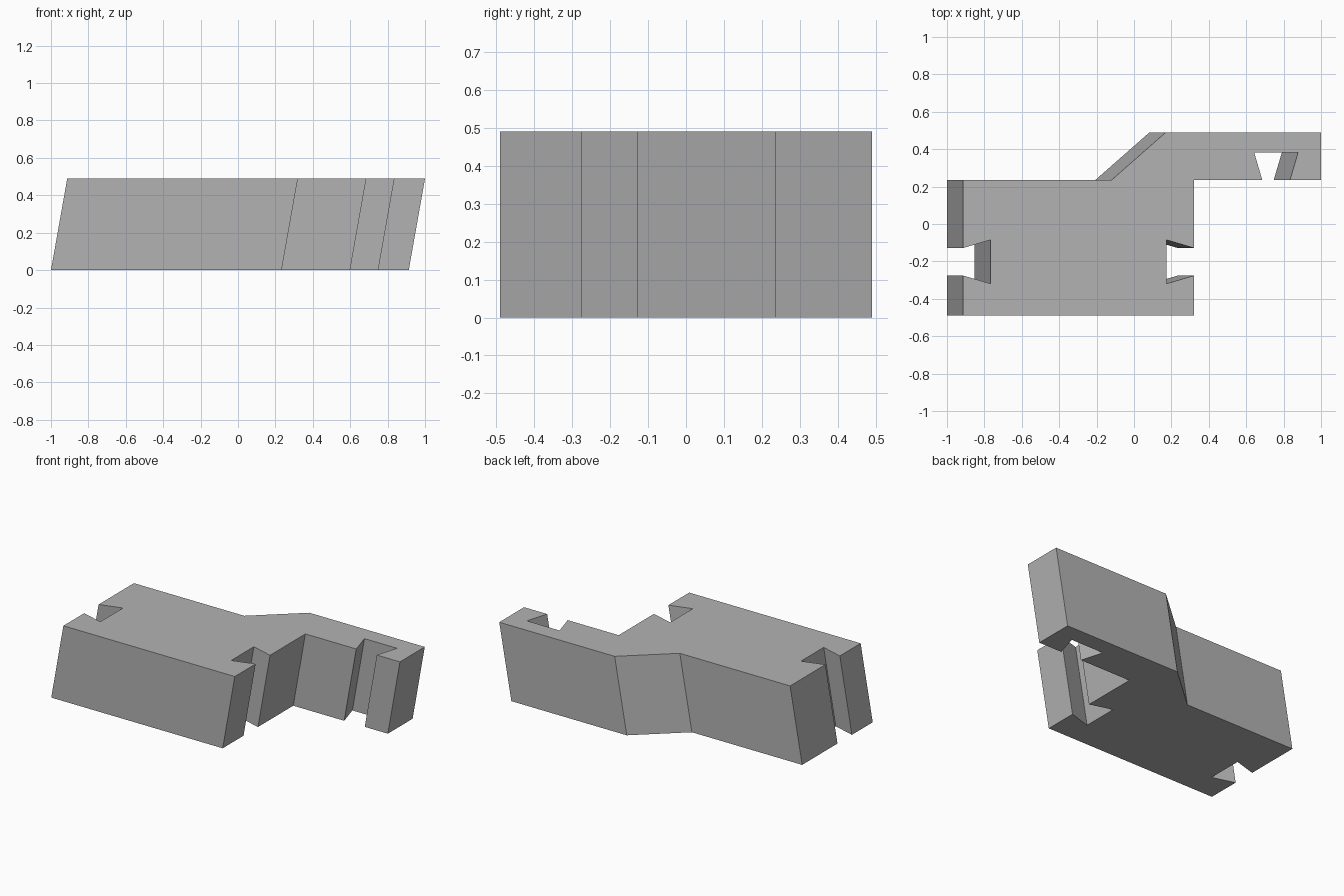
import bpy
import bmesh
from mathutils import Vector, Matrix

cube = bpy.data.objects.get("Cube")
if cube:
    bpy.data.objects.remove(cube, do_unlink=True)

HEIGHT = 0.49
LEAN = 0.087  # sideways offset of the top against the bottom


def flat_material(name, colour):
    mat = bpy.data.materials.new(name)
    mat.use_nodes = True
    mat.diffuse_color = colour
    mat.node_tree.nodes["Principled BSDF"].inputs["Base Color"].default_value = colour
    return mat


def dovetail(mouth, along, inward, depth=0.146, half_mouth=0.074, half_root=0.117):
    """Four corners of a dovetail slot, walking in the direction 'along'."""
    mouth, along, inward = Vector(mouth), Vector(along), Vector(inward)
    root = mouth + inward * depth
    return [mouth - along * half_mouth, root - along * half_root,
            root + along * half_root, mouth + along * half_mouth]


# Outline of the top face, counter-clockwise
outline = [Vector(p) for p in ((-0.913, -0.49), (0.32, -0.49))]
outline += dovetail((0.32, -0.202), (0, 1), (-1, 0))    # slot in the block's left end
outline += [Vector((0.32, 0.235))]
outline += dovetail((0.76, 0.235), (1, 0), (0, 1))      # slot in the arm
outline += [Vector(p) for p in ((1, 0.235), (1, 0.49), (0.17, 0.49),
                                (-0.12, 0.235), (-0.913, 0.235))]
outline += dovetail((-0.913, -0.202), (0, -1), (1, 0))  # slot in the block's right end

# Slanted prism: bottom outline extruded along the leaning direction
bm = bmesh.new()
base = bm.faces.new([bm.verts.new((p.x - LEAN, p.y, 0)) for p in outline])
extruded = bmesh.ops.extrude_face_region(bm, geom=[base], use_keep_orig=True)
top = [v for v in extruded["geom"] if isinstance(v, bmesh.types.BMVert)]
bmesh.ops.translate(bm, verts=top, vec=(LEAN, 0, HEIGHT))
bmesh.ops.recalc_face_normals(bm, faces=bm.faces)

mesh = bpy.data.meshes.new("slotted_block")
bm.to_mesh(mesh)
bm.free()
mesh.materials.append(flat_material("plain grey", (0.45, 0.45, 0.45, 1)))
block = bpy.data.objects.new("slotted_block", mesh)
bpy.context.collection.objects.link(block)
